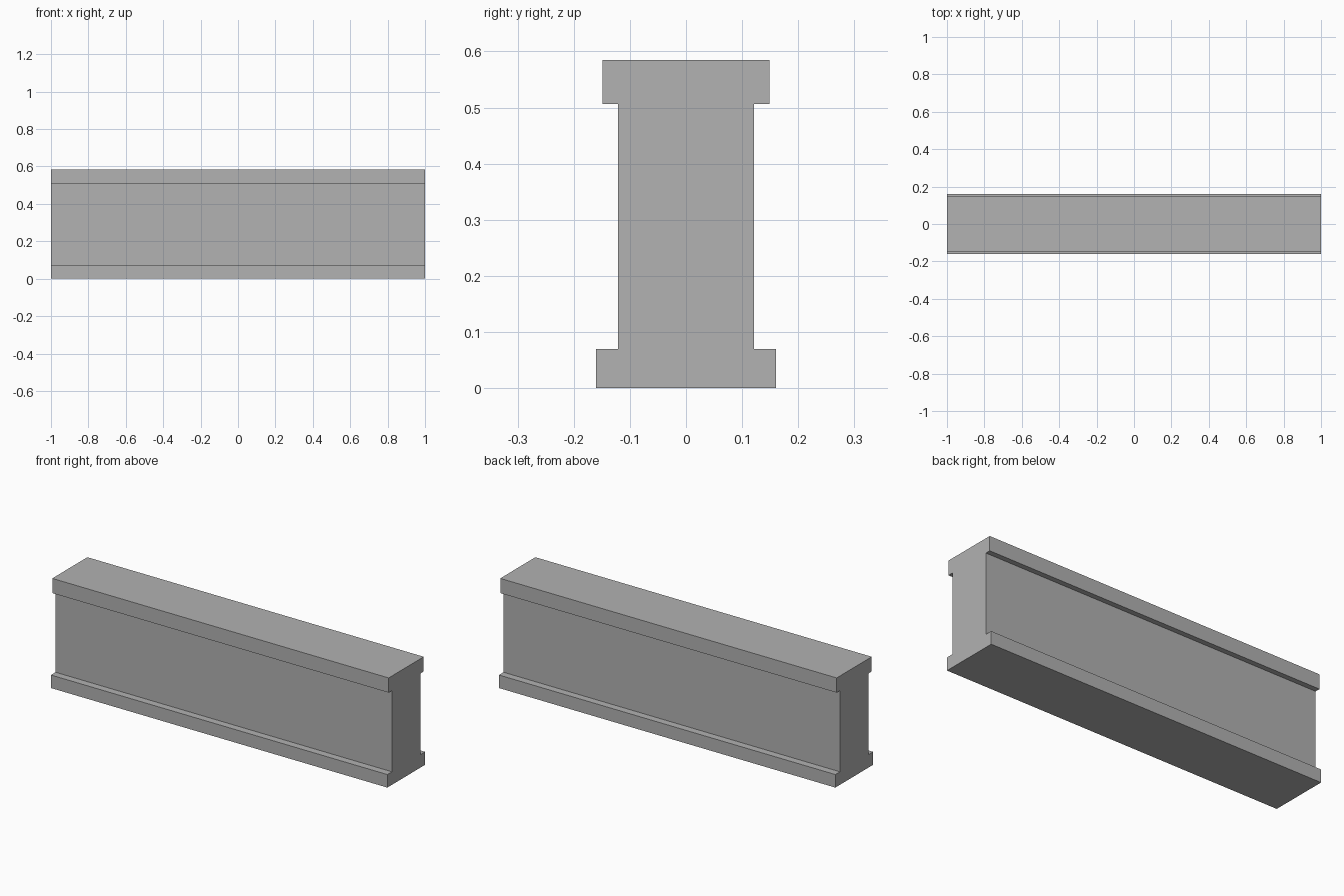
import bpy
import bmesh

if "Cube" in bpy.data.objects:
    bpy.data.objects.remove(bpy.data.objects["Cube"])

# Half of the beam cross-section (y, z), bottom to top
HALF = [(0.16, 0.0), (0.16, 0.07), (0.121, 0.07),
        (0.121, 0.506), (0.149, 0.506), (0.149, 0.585)]
LENGTH = 2.0

# Plain grey material
grey = bpy.data.materials.new("plain_grey")
grey.diffuse_color = (0.445, 0.445, 0.445, 1.0)
grey.use_nodes = True
grey.node_tree.nodes["Principled BSDF"].inputs["Base Color"].default_value = grey.diffuse_color

# Beam: mirrored profile extruded along x
profile = HALF + [(-y, z) for y, z in reversed(HALF)]
bm = bmesh.new()
end = bm.faces.new([bm.verts.new((-LENGTH / 2, y, z)) for y, z in profile])
ext = bmesh.ops.extrude_face_region(bm, geom=[end], use_keep_orig=True)
moved = [v for v in ext["geom"] if isinstance(v, bmesh.types.BMVert)]
bmesh.ops.translate(bm, verts=moved, vec=(LENGTH, 0, 0))
bmesh.ops.recalc_face_normals(bm, faces=bm.faces)

mesh = bpy.data.meshes.new("flanged_beam")
bm.to_mesh(mesh)
bm.free()
mesh.materials.append(grey)
beam = bpy.data.objects.new("flanged_beam", mesh)
bpy.context.collection.objects.link(beam)
